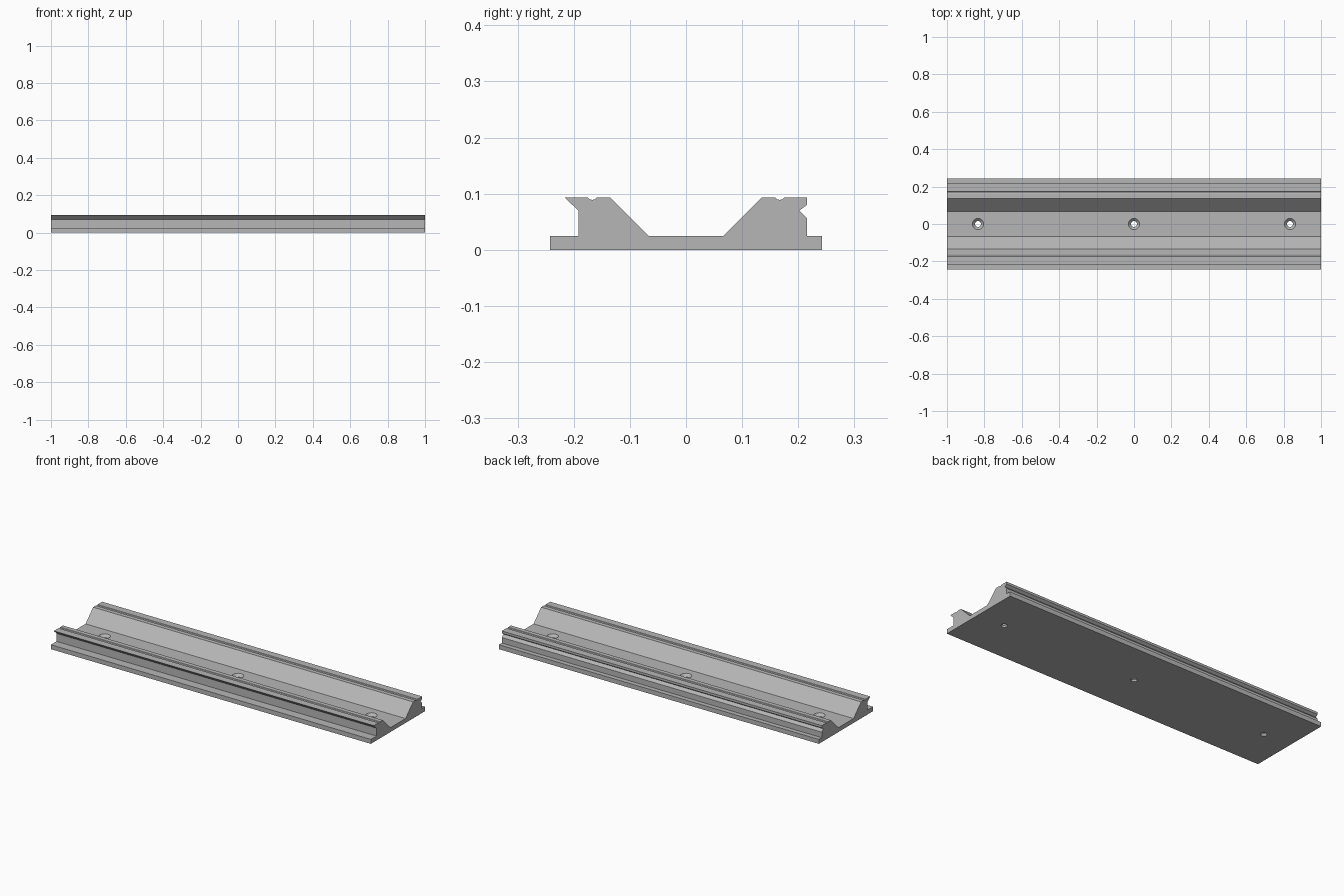
import bpy, bmesh, math

cube = bpy.data.objects.get("Cube")
if cube:
    bpy.data.objects.remove(cube, do_unlink=True)

HALF_LENGTH = 1.0
BASE, TOP = 0.025, 0.093

metal = bpy.data.materials.new("grey metal")
metal.use_nodes = True
grey = (0.47, 0.47, 0.47, 1)
metal.diffuse_color = grey
metal.node_tree.nodes["Principled BSDF"].inputs["Base Color"].default_value = grey


def make_object(name, bm):
    bmesh.ops.recalc_face_normals(bm, faces=bm.faces)
    mesh = bpy.data.meshes.new(name)
    bm.to_mesh(mesh)
    bm.free()
    mesh.materials.append(metal)
    obj = bpy.data.objects.new(name, mesh)
    bpy.context.collection.objects.link(obj)
    return obj


def groove(centre, radius=0.0075, depth=0.004, steps=4):
    """Shallow rounded groove in the top, listed in rising y."""
    angles = [math.pi * i / steps for i in range(steps + 1)]
    return [(centre - radius * math.cos(a), TOP - depth * math.sin(a)) for a in angles]


# Rail cross-section (y, z): front lip, channel, notched back
profile = [(-0.242, 0), (-0.242, BASE), (-0.192, BASE), (-0.192, 0.07), (-0.216, TOP)]
profile += groove(-0.167)
profile += [(-0.135, TOP), (-0.067, BASE), (0.067, BASE), (0.135, TOP)]
profile += groove(0.167)
profile += [(0.216, TOP), (0.216, 0.08), (0.202, 0.07), (0.216, 0.056),
            (0.216, BASE), (0.242, BASE), (0.242, 0)]

# Extrude the section along the rail
bm = bmesh.new()
end = bm.faces.new([bm.verts.new((-HALF_LENGTH, y, z)) for y, z in profile])
extruded = bmesh.ops.extrude_face_region(bm, geom=[end], use_keep_orig=True)
bmesh.ops.translate(bm, vec=(2 * HALF_LENGTH, 0, 0),
                    verts=[v for v in extruded["geom"] if isinstance(v, bmesh.types.BMVert)])
rail = make_object("channel_rail", bm)

# Countersunk screw holes
SIDES = 32
hole_section = [(0.016, -0.02), (0.016, 0.011), (0.030, BASE), (0.030, 0.05)]
bm = bmesh.new()
for x in (-0.834, 0, 0.834):
    rings = []
    for radius, z in hole_section:
        rings.append([bm.verts.new((x + radius * math.cos(math.tau * i / SIDES),
                                    radius * math.sin(math.tau * i / SIDES), z))
                      for i in range(SIDES)])
    for low, high in zip(rings, rings[1:]):
        for i in range(SIDES):
            j = (i + 1) % SIDES
            bm.faces.new((low[i], low[j], high[j], high[i]))
    bm.faces.new(rings[0])
    bm.faces.new(rings[-1])
cutter = make_object("screw_hole_cutter", bm)
cutter.hide_render = True

cut = rail.modifiers.new("screw holes", "BOOLEAN")
cut.operation = "DIFFERENCE"
cut.solver = "EXACT"
cut.object = cutter

# Apply the cut, then smooth the round walls and keep edges sharp
bpy.ops.object.select_all(action="DESELECT")
rail.select_set(True)
bpy.context.view_layer.objects.active = rail
bpy.ops.object.modifier_apply(modifier=cut.name)
bpy.data.objects.remove(cutter, do_unlink=True)
bpy.ops.object.shade_smooth_by_angle(angle=math.radians(25))
